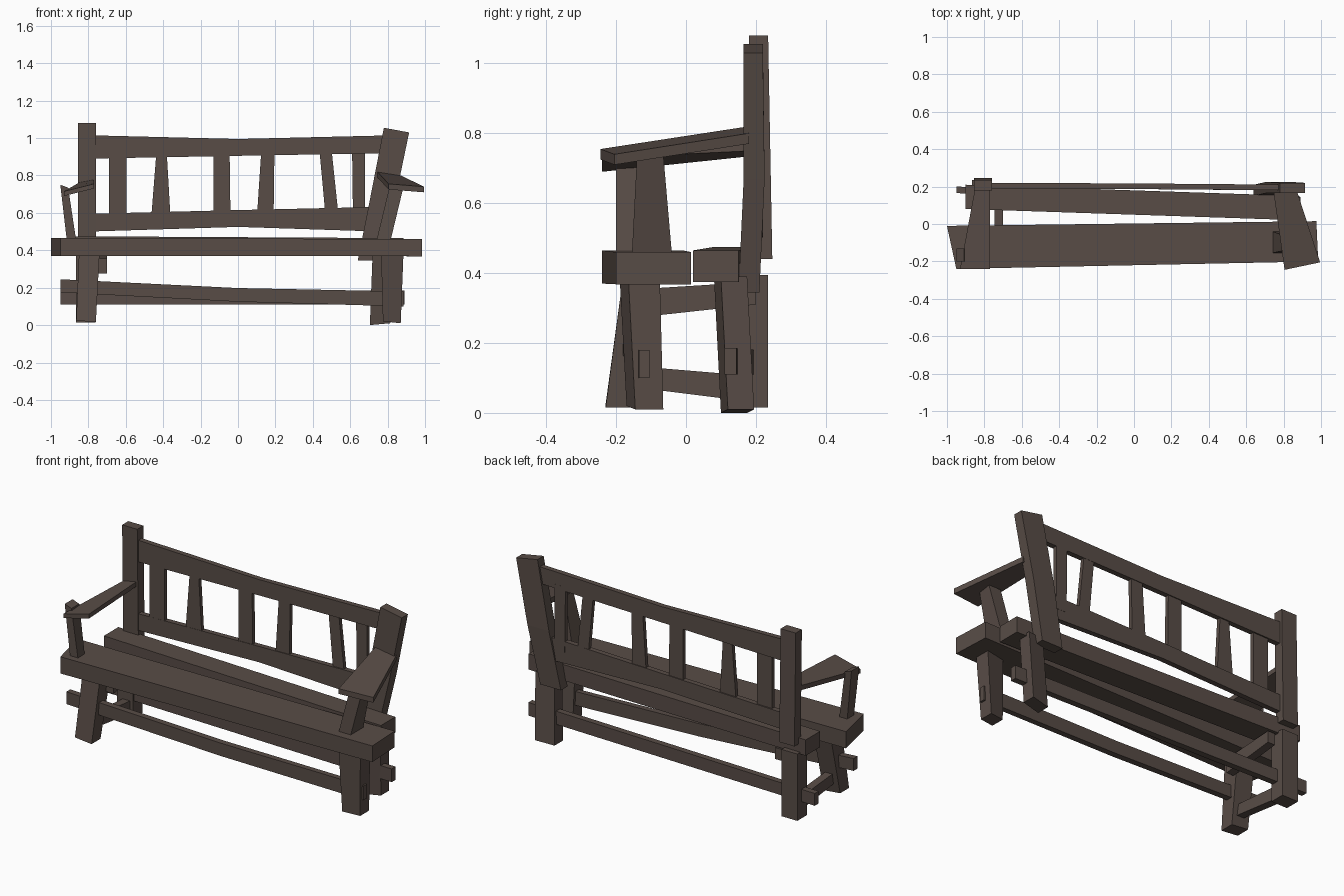
import bpy
import bmesh

old = bpy.data.objects.get("Cube")
if old:
    bpy.data.objects.remove(old, do_unlink=True)

# One dark timber colour
timber = bpy.data.materials.new("dark_timber")
colour = (0.098, 0.073, 0.062, 1)
timber.diffuse_color = colour
timber.use_nodes = True
timber.node_tree.nodes["Principled BSDF"].inputs["Base Color"].default_value = colour


def place(axis, p, u, v):
    """Turn along-the-beam and cross-section positions into x, y, z."""
    if axis == "x":
        return (p, u, v)
    if axis == "y":
        return (u, p, v)
    return (u, v, p)


def beam(name, axis, *sections):
    """Hewn timber lofted through sections: p, u0, u1, v0, v1,
    with optional skew of p and of v towards the u1 side."""
    bm = bmesh.new()
    rings = []
    for section in sections:
        p, u0, u1, v0, v1, dp, dv = (tuple(section) + (0, 0))[:7]
        corners = ((p, u0, v0), (p + dp, u1, v0 + dv),
                   (p + dp, u1, v1 + dv), (p, u0, v1))
        rings.append([bm.verts.new(place(axis, *c)) for c in corners])
    for a, b in zip(rings, rings[1:]):
        for i in range(4):
            j = (i + 1) % 4
            bm.faces.new((a[i], a[j], b[j], b[i]))
    bm.faces.new(rings[0])
    bm.faces.new(rings[-1])
    bmesh.ops.recalc_face_normals(bm, faces=bm.faces)
    mesh = bpy.data.meshes.new(name)
    bm.to_mesh(mesh)
    bm.free()
    mesh.materials.append(timber)
    obj = bpy.data.objects.new(name, mesh)
    bpy.context.scene.collection.objects.link(obj)
    return obj


# Seat planks
beam("seat_front_plank", "x",
     (-.95, -.24, -.01, .37, .465, -.05), (.985, -.2, .015, .368, .46, -.01))
beam("seat_back_plank", "x",
     (-.9, .08, .21, .385, .475), (.885, .02, .15, .375, .465))

# Legs
beam("front_right_leg", "z",
     (.02, .775, .87, -.17, -.09, -.01, .025), (.39, .765, .885, -.19, -.1, 0, .025))
beam("front_left_leg", "z",
     (.025, -.865, -.76, -.23, -.15, -.01), (.39, -.85, -.74, -.18, -.08))
beam("back_right_leg", "z",
     (0, .705, .815, .1, .175, .01, .02), (.39, .72, .825, .08, .155, 0, .02))
beam("back_left_leg", "z",
     (.015, -.865, -.765, .15, .235), (.395, -.865, -.765, .15, .235))

# Back posts
beam("back_left_post", "z",
     (.44, -.855, -.76, .19, .247), (1.08, -.855, -.76, .18, .235))
beam("back_right_post", "z",
     (.345, .64, .77, .15, .21), (.67, .705, .84, .165, .225),
     (1.055, .78, .915, .165, .22, -.025))

# Backrest rails, slightly bowed at the middle
beam("backrest_top_rail", "x",
     (-.8, .19, .22, .89, 1.015), (0, .187, .217, .905, .995),
     (.84, .18, .21, .92, 1.015))
beam("backrest_low_rail", "x",
     (-.8, .19, .22, .5, .595), (0, .187, .217, .525, .615),
     (.76, .18, .21, .5, .632))

# Uneven backrest slats: x range at the bottom, then at the top
slats = [(-.69, -.595, -.69, -.595), (-.465, -.36, -.435, -.382),
         (-.13, -.04, -.13, -.045), (.1, .19, .125, .195),
         (.47, .54, .435, .5), (.615, .68, .61, .68)]
for number, (low0, low1, top0, top1) in enumerate(slats):
    beam(f"backrest_slat_{number}", "z",
         (.56, low0, low1, .19, .212), (.94, top0, top1, .19, .212))

# Long stretchers with ends showing outside the legs
beam("front_stretcher", "x",
     (-.95, -.185, -.15, .175, .245), (0, -.16, -.125, .125, .198),
     (.885, -.135, -.105, .1, .18))
beam("back_stretcher", "x",
     (-.95, .165, .2, .11, .18), (.89, .11, .145, .11, .185))

# Short side rails under the left end
beam("left_upper_rail", "y",
     (-.12, -.745, -.7, .275, .355), (.2, -.745, -.7, .31, .375))
beam("left_lower_rail", "y",
     (-.16, -.83, -.785, .075, .135), (.2, -.83, -.785, .03, .105))

# Armrests and their supports
beam("right_armrest", "y",
     (-.245, .805, .995, .725, .755, .04, -.015),
     (.18, .745, .87, .79, .82, 0, -.02))
beam("left_armrest", "y",
     (-.24, -.93, -.77, .69, .715, 0, .04),
     (.19, -.85, -.77, .735, .762, 0, .015))
beam("right_arm_support", "z",
     (.45, .74, .815, -.155, -.04), (.74, .81, .885, -.14, -.065))
beam("left_arm_support", "z",
     (.45, -.915, -.865, -.2, -.14), (.75, -.95, -.908, -.2, -.13, -.015))
